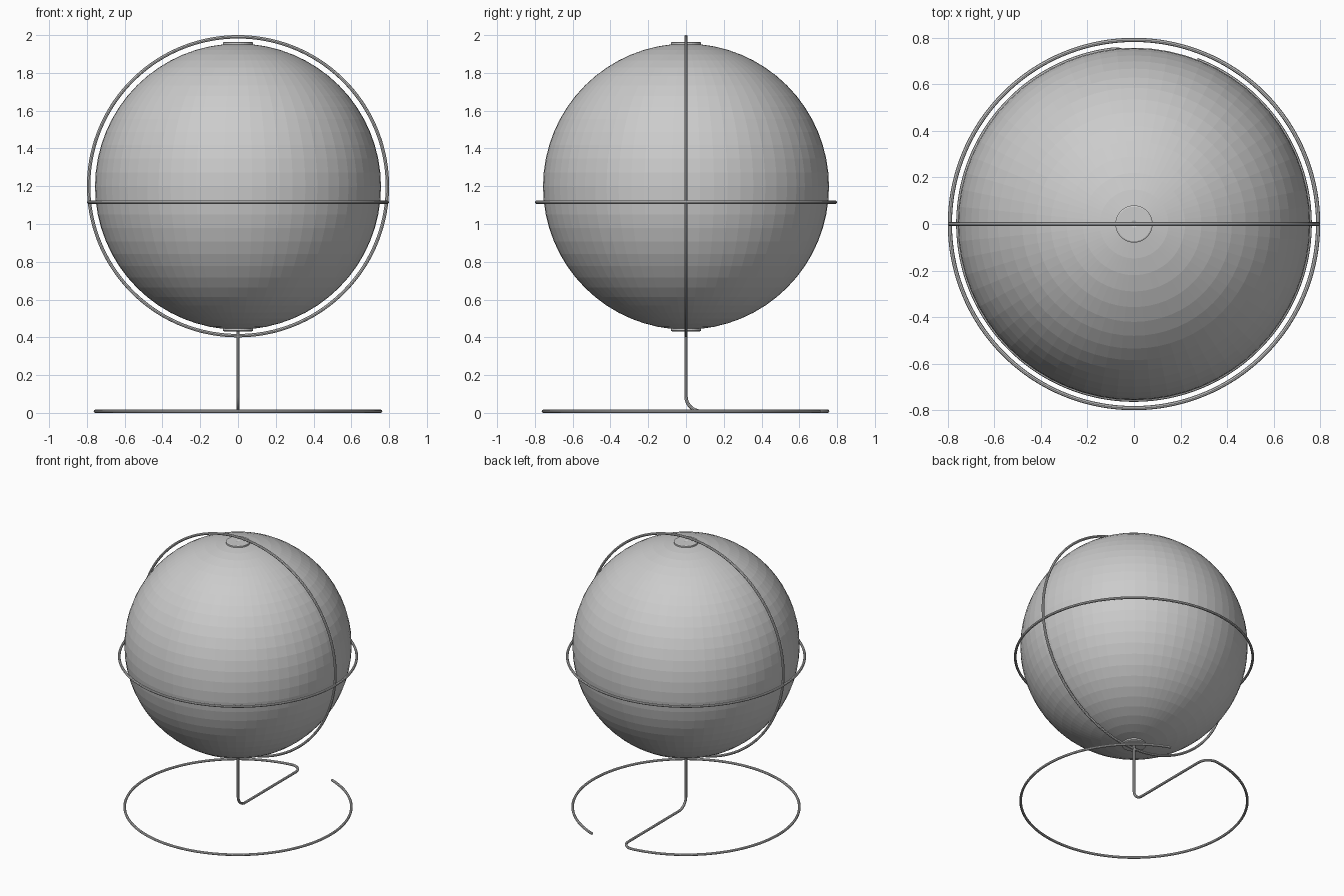
import bpy, bmesh, math
from mathutils import Vector

cube = bpy.data.objects.get("Cube")
if cube:
    bpy.data.objects.remove(cube, do_unlink=True)

WIRE = 0.009      # wire radius
BASE_R = 0.755    # floor ring radius
GLOBE_Z = 1.198
GLOBE_R = 0.757

grey = bpy.data.materials.new("light grey")
grey.use_nodes = True
grey.diffuse_color = (0.6, 0.6, 0.6, 1)
grey.node_tree.nodes["Principled BSDF"].inputs["Base Color"].default_value = (0.6, 0.6, 0.6, 1)


def arc(centre, radius, start, end, u, v, steps):
    """Points on an arc in the plane of u and v, angles in degrees."""
    c, u, v = Vector(centre), Vector(u), Vector(v)
    pts = []
    for i in range(steps + 1):
        a = math.radians(start + (end - start) * i / steps)
        pts.append(c + radius * (math.cos(a) * u + math.sin(a) * v))
    return pts


def wire(name, points, closed=False):
    """Round wire along a path, turned into a smooth mesh."""
    curve = bpy.data.curves.new(name, 'CURVE')
    curve.dimensions = '3D'
    curve.bevel_depth = WIRE
    curve.bevel_resolution = 2
    curve.use_fill_caps = True
    spline = curve.splines.new('POLY')
    spline.points.add(len(points) - 1)
    for p, co in zip(spline.points, points):
        p.co = (*co, 1)
    spline.use_cyclic_u = closed
    curve.materials.append(grey)
    obj = bpy.data.objects.new(name, curve)
    bpy.context.collection.objects.link(obj)
    bpy.ops.object.select_all(action='DESELECT')
    obj.select_set(True)
    bpy.context.view_layer.objects.active = obj
    bpy.ops.object.convert(target='MESH')
    bpy.ops.object.shade_smooth_by_angle(angle=math.radians(40))


X, Y, Z = (1, 0, 0), (0, 1, 0), (0, 0, 1)

# Faceted globe
bpy.ops.mesh.primitive_uv_sphere_add(segments=64, ring_count=32, radius=GLOBE_R,
                                     location=(0, 0, GLOBE_Z))
globe = bpy.context.object
globe.name = "globe"
globe.data.materials.append(grey)


# Thin pole caps with a small dimple in the middle
def pole_cap(name, side):
    bm = bmesh.new()
    profile = [(0.08, -0.012), (0.08, 0.006), (0.074, 0.009), (0.015, 0.009), (0.0, 0.004)]
    verts = [bm.verts.new((r, 0, h)) for r, h in profile]
    edges = [bm.edges.new(pair) for pair in zip(verts, verts[1:])]
    bmesh.ops.spin(bm, geom=verts + edges, cent=(0, 0, 0), axis=Z,
                   angle=math.tau, steps=32)
    bmesh.ops.remove_doubles(bm, verts=bm.verts, dist=0.0001)
    for v in bm.verts:
        v.co.z = GLOBE_Z + side * (GLOBE_R + v.co.z)
    bmesh.ops.recalc_face_normals(bm, faces=bm.faces)
    mesh = bpy.data.meshes.new(name)
    bm.to_mesh(mesh)
    bm.free()
    mesh.materials.append(grey)
    bpy.context.collection.objects.link(bpy.data.objects.new(name, mesh))


pole_cap("top_cap", 1)
pole_cap("bottom_cap", -1)

# Rings around the globe
RING_R = 0.8 - WIRE
wire("meridian_ring", arc((0, 0, 1.2), RING_R, 0, 357.5, X, Z, 143), closed=True)
wire("horizon_ring", arc((0, 0, 1.115), RING_R, 0, 357.5, X, Y, 143), closed=True)

# Stand bent from one wire: stem, foot bend, arm, corner, open floor ring
bend, floor = 0.08, WIRE
corner_y = math.sqrt((BASE_R - bend) ** 2 - bend ** 2)
join = math.degrees(math.atan2(corner_y, -bend))
path = [Vector((0, 0, GLOBE_Z - GLOBE_R))]
path += arc((0, bend, floor + bend), bend, 180, 270, Y, Z, 12)
path += arc((-bend, corner_y, floor), bend, 0, join, X, Y, 12)
path += arc((0, 0, floor), BASE_R, join, 360 + 69, X, Y, 130)[1:]
wire("wire_stand", path)
